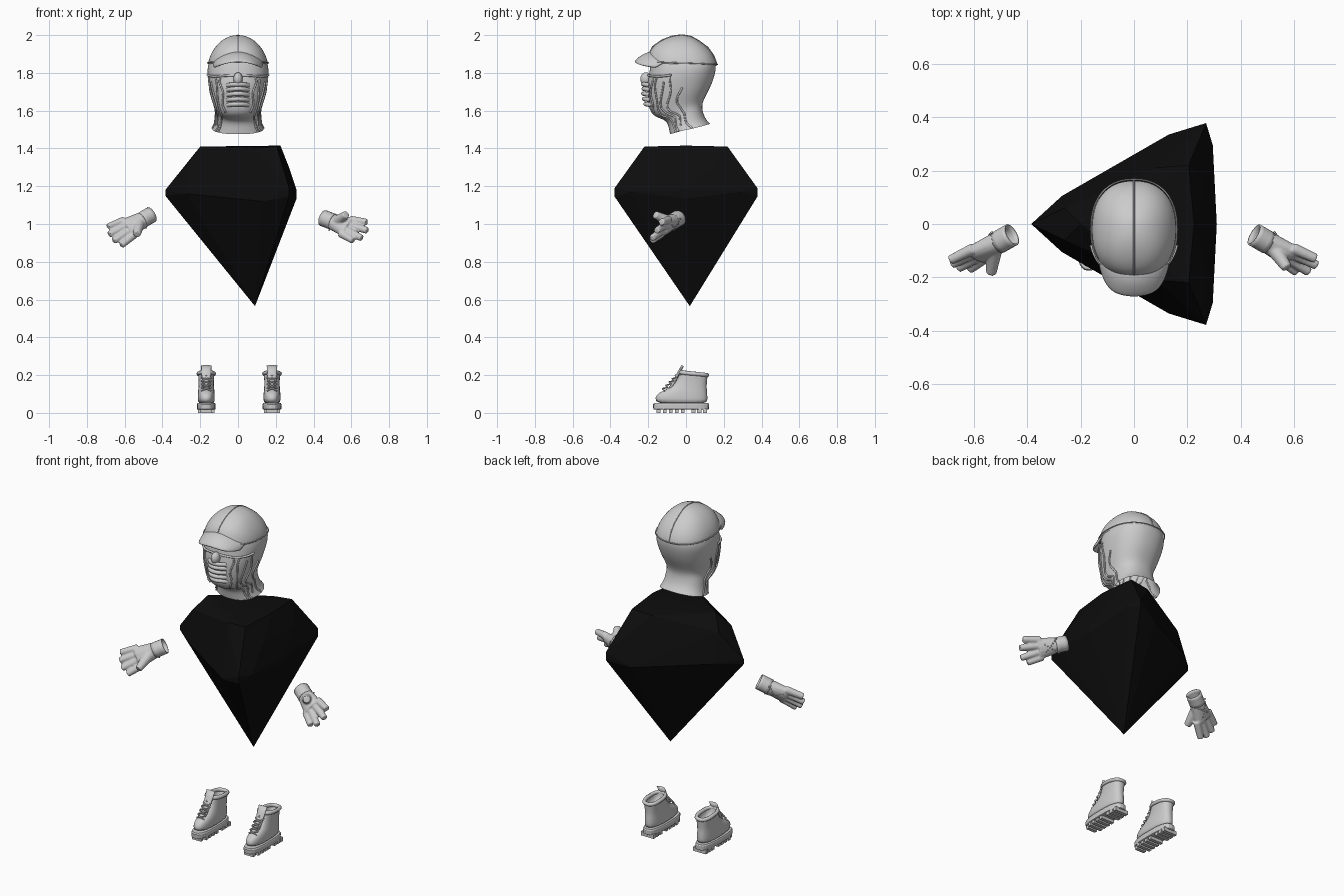
import bpy, bmesh, math
from mathutils import Vector

if "Cube" in bpy.data.objects:
    bpy.data.objects.remove(bpy.data.objects["Cube"])

def finish(name, bm, smooth=True, subsurf=0):
    bmesh.ops.recalc_face_normals(bm, faces=bm.faces)
    me = bpy.data.meshes.new(name)
    bm.to_mesh(me); bm.free()
    ob = bpy.data.objects.new(name, me)
    bpy.context.collection.objects.link(ob)
    for p in me.polygons:
        p.use_smooth = smooth
    if subsurf:
        m = ob.modifiers.new("sub", 'SUBSURF'); m.levels = m.render_levels = subsurf
    return ob

def loft(bm, rings, cap_start=True, cap_end=True):
    vs = [[bm.verts.new(p) for p in r] for r in rings]
    n = len(vs[0])
    for a, b in zip(vs, vs[1:]):
        for i in range(n):
            bm.faces.new((a[i], a[(i + 1) % n], b[(i + 1) % n], b[i]))
    if cap_start: bm.faces.new(vs[0][::-1])
    if cap_end: bm.faces.new(vs[-1])

def slice_point(s, a, p=2.3, x0=0, grow=0):
    # slice = (z front, z back, y front, y back, half width); angle 0 is the front
    zf, zb, yf, yb, w = s
    c, sn = math.cos(a), math.sin(a)
    k = lambda t: math.copysign(abs(t) ** (2 / p), t)
    return Vector((x0 + (w + grow) * k(sn), (yf + yb) / 2 - ((yb - yf) / 2 + grow) * k(c),
                   (zf + zb) / 2 + (zf - zb) / 2 * c))

def slices(ss, n=28, **kw):
    return [[slice_point(s, 2 * math.pi * i / n, **kw) for i in range(n)] for s in ss]

def cords(name, paths, r):
    cu = bpy.data.curves.new(name, 'CURVE')
    cu.dimensions = '3D'; cu.bevel_depth = r; cu.bevel_resolution = 2; cu.use_fill_caps = True
    for pts in paths:
        sp = cu.splines.new('POLY'); sp.points.add(len(pts) - 1)
        for q, p in zip(sp.points, pts): q.co = (*p, 1)
        sp.use_smooth = True
    ob = bpy.data.objects.new(name, cu)
    bpy.context.collection.objects.link(ob)
    return ob

# Head in a close fitting cloth mask, neck flaring at the bottom
HEAD = [(1.475, 1.53, -.085, .128, .136), (1.50, 1.56, -.09, .10, .122), (1.55, 1.61, -.10, .085, .117),
        (1.565, 1.64, -.165, .088, .118), (1.60, 1.67, -.195, .10, .126), (1.66, 1.72, -.203, .128, .143),
        (1.73, 1.77, -.208, .148, .156), (1.79, 1.82, -.195, .16, .165), (1.85, 1.86, -.19, .158, .158),
        (1.93, 1.92, -.16, .12, .12)]
bm = bmesh.new()
loft(bm, slices(HEAD), False, True)
finish("masked_head", bm, subsurf=2)

def head_point(t, a, grow=.001):
    i = min(int(t), len(HEAD) - 2); f = t - i
    return slice_point([u * (1 - f) + v * f for u, v in zip(HEAD[i], HEAD[i + 1])], a, grow=grow)

folds = []
for s in (-1, 1):
    for a, t0, t1 in ((.55, 3.6, 6.9), (.8, .1, 6.8), (1.05, .1, 6.2), (1.3, 1, 6.6), (1.6, .1, 5.5)):
        folds.append([head_point(t0 + (t1 - t0) * j / 16, s * (a + .05 * math.sin(j * .7 + a * 9))) for j in range(17)])
cords("mask_folds", folds, .005)

# Bunched cloth over mouth, nose and the upper mask hem
cords("mouth_folds", [[Vector((.055 * u, -.214 + .035 * u * u - b, z - .006 * u * u))
                       for u in [j / 5 - 1 for j in range(11)]]
                      for z, b in ((1.635, 0), (1.662, .008), (1.69, .012), (1.716, .01), (1.74, .012))], .012)
cords("mask_hem", [[head_point(6.85 + .1 * math.cos(3 * a), a, .003) for a in [-1.3 + .13 * j for j in range(21)]]], .006)
bm = bmesh.new()
bmesh.ops.create_uvsphere(bm, u_segments=16, v_segments=10, radius=1)
for v in bm.verts:
    v.co = Vector((v.co.x * .024, -.212 + v.co.y * .03, 1.768 + v.co.z * .035))
finish("nose", bm)

# Cap crown
CAP = [(1.855, 1.835, -.20, .16, .156), (1.86, 1.845, -.206, .166, .16), (1.90, 1.89, -.198, .15, .148),
       (1.94, 1.935, -.178, .118, .122), (1.975, 1.97, -.128, .07, .088), (1.995, 1.993, -.075, .03, .046),
       (2.0, 2.0, -.035, -.01, .012)]
bm = bmesh.new()
loft(bm, slices(CAP), False, True)
finish("cap_crown", bm, subsurf=2)
cords("cap_seams", [[slice_point(CAP[1], 2 * math.pi * j / 48, grow=.001) for j in range(49)],
                    [slice_point(s, 0, grow=-.002) for s in CAP[1:]] + [slice_point(s, math.pi, grow=-.002) for s in CAP[:0:-1]]], .003)

# Curved cap brim
bm = bmesh.new()
grid = []
for i in range(17):
    u = i / 8 - 1
    inner = Vector((.138 * u, -.175 + .085 * u * u, 1.908 - .06 * u * u))
    outer = Vector((.128 * u, -.272 + .04 * u * u + .075 * u ** 6, 1.857 - .032 * u * u))
    row = []
    for j in range(6):
        p = inner.lerp(outer, j / 5)
        p.z += .012 * math.sin(math.pi * j / 5)
        row.append(bm.verts.new(p))
    grid.append(row)
for a, b in zip(grid, grid[1:]):
    for j in range(5):
        bm.faces.new((a[j], a[j + 1], b[j + 1], b[j]))
brim = finish("cap_brim", bm)
m = brim.modifiers.new("thick", 'SOLIDIFY'); m.thickness = .012; m.offset = 0
m = brim.modifiers.new("sub", 'SUBSURF'); m.levels = m.render_levels = 1

# Black faceted torso: hull of a blunt three cornered gem
pts = [(-.2, 0, 1.41), (-.385, 0, 1.18), (-.385, 0, 1.15), (.31, 0, 1.18), (.31, 0, 1.135), (.225, 0, 1.415), (.09, .02, .565)]
for s in (-1, 1):
    pts += [(x, s * y, z) for x, y, z in ((.205, .22, 1.41), (.08, .21, 1.4), (-.26, .06, 1.33), (-.27, .105, 1.16),
            (.13, .335, 1.12), (.27, .378, 1.19), (.27, .378, 1.145), (.295, .295, 1.17), (.27, .15, 1.3))]
bm = bmesh.new()
for p in pts: bm.verts.new(p)
res = bmesh.ops.convex_hull(bm, input=bm.verts)
bmesh.ops.delete(bm, geom=[v for v in bm.verts if not v.link_faces], context='VERTS')
torso = finish("torso", bm, smooth=False)
mat = bpy.data.materials.new("black"); mat.diffuse_color = (.004, .004, .004, 1)
torso.data.materials.append(mat)

# Gloved hands: palm, four cut off fingers, thumb and open cuff
def tube(a, b, r0, r1, side, flat0=1, flat1=1, steps=5, n=14):
    d = (b - a).normalized()
    u = (side - d * side.dot(d)).normalized(); v = d.cross(u)
    out = []
    for k in range(steps):
        t = k / (steps - 1); r = r0 + (r1 - r0) * t; f = flat0 + (flat1 - flat0) * t
        out.append([a.lerp(b, t) + r * (math.cos(q) * u + f * math.sin(q) * v)
                    for q in [2 * math.pi * i / n for i in range(n)]])
    return out

def hand(name, wrist, tips, thumb):
    wrist, thumb = Vector(wrist), Vector(thumb)
    tips = [Vector(t) for t in tips]
    spread = (tips[3] - tips[0]).normalized()
    knuckle = wrist.lerp(sum(tips, Vector()) / 4, .62)
    axis = (knuckle - wrist).normalized()
    start = wrist + axis * .025
    bm = bmesh.new()
    loft(bm, tube(start, knuckle, .042, .062, spread, .95, .5))
    for i, t in enumerate(tips):
        base = knuckle + spread * (i - 1.5) * .032
        loft(bm, tube(base - axis * .02, t, .022, .018, spread))
    loft(bm, tube(wrist.lerp(knuckle, .4), thumb, .034, .02, spread))
    ob = finish(name, bm)
    m = ob.modifiers.new("blend", 'REMESH'); m.mode = 'VOXEL'; m.voxel_size = .005; m.use_smooth_shade = True
    m = ob.modifiers.new("soft", 'SMOOTH'); m.factor = .5; m.iterations = 5
    bm = bmesh.new()
    loft(bm, tube(wrist - axis * .022, start + axis * .02, .044, .044, spread), False, False)
    cuff = finish(name + "_cuff", bm)
    m = cuff.modifiers.new("thick", 'SOLIDIFY'); m.thickness = .006
    # Stitch beads crossing the back of the glove
    out = axis.cross(spread).normalized()
    if out.dot(thumb - knuckle) > 0: out = -out
    bm = bmesh.new()
    for s in (-1, 1):
        for j in range(9):
            t = j / 8
            c = start.lerp(knuckle, .1 + .8 * t) + spread * s * (t - .5) * .08
            c += out * (.039 - .009 * t - .012 * (2 * t - 1) ** 2)
            r = bmesh.ops.create_icosphere(bm, subdivisions=1, radius=.0055)
            bmesh.ops.translate(bm, verts=r['verts'], vec=c)
    finish(name + "_stitching", bm)

hand("left_side_glove", (-.475, -.05, 1.04), [(-.688, -.135, .985), (-.682, -.15, .945), (-.658, -.165, .91),
     (-.617, -.17, .888)], (-.535, -.185, .945))
hand("right_side_glove", (.468, -.05, 1.025), [(.682, -.13, 1.01), (.685, -.155, .965), (.655, -.18, .925),
     (.61, -.18, .912)], (.573, -.165, 1.05))

# Laced work boots
UPPER = [(.045, .045, -.163, .112, .044), (.08, .07, -.166, .115, .046), (.105, .10, -.15, .114, .045),
         (.122, .12, -.11, .112, .043), (.145, .14, -.07, .11, .041), (.175, .165, -.047, .112, .041),
         (.20, .19, -.037, .114, .043), (.228, .212, -.03, .117, .044), (.23, .212, -.022, .11, .036),
         (.16, .15, -.025, .10, .033)]
SOLE = [(.018, .018, -.168, .118, .046), (.02, .02, -.173, .121, .049), (.045, .045, -.175, .122, .05),
        (.052, .052, -.17, .118, .047)]
for side, x in (("left", -.168), ("right", .18)):
    bm = bmesh.new()
    loft(bm, slices(UPPER, 20, p=2.5, x0=x))
    finish(side + "_boot_upper", bm, subsurf=1)
    bm = bmesh.new()
    loft(bm, slices(SOLE, 28, p=2.8, x0=x))
    # Tread lugs and heel block
    for y, d, w in [(-.145 + .032 * k, .02, .085 if k else .06) for k in range(5)] + [(.04 + .03 * k, .022, .085) for k in range(3)]:
        r = bmesh.ops.create_cube(bm, size=1)
        for v in r['verts']:
            v.co = Vector((x + v.co.x * w, y + v.co.y * d, .012 + v.co.z * .024))
    finish(side + "_boot_sole", bm, smooth=False)
    # Padded collar, crossed laces, tongue
    collar = (.215, .20, -.032, .112, .041)
    cords(side + "_boot_collar", [[slice_point(collar, 2 * math.pi * j / 32, p=2.5, x0=x) for j in range(33)]], .011)
    laces = []
    for k in range(6):
        y, z = -.118 + .017 * k, .123 + .0175 * k
        for s in (-1, 1):
            laces.append([(x - s * .026, y + .004, z - .006), (x, y - .006, z + .006), (x + s * .026, y + .014, z + .01)])
    cords(side + "_boot_laces", laces, .004)
    bm = bmesh.new()
    loft(bm, tube(Vector((x, -.085, .125)), Vector((x, -.018, .25)), .02, .028, Vector((1, 0, 0)), .5, .25))
    finish(side + "_boot_tongue", bm)

for m in bpy.data.materials:
    if m.users and not m.is_grease_pencil:
        m.use_nodes = True
        m.node_tree.nodes["Principled BSDF"].inputs["Base Color"].default_value = m.diffuse_color
